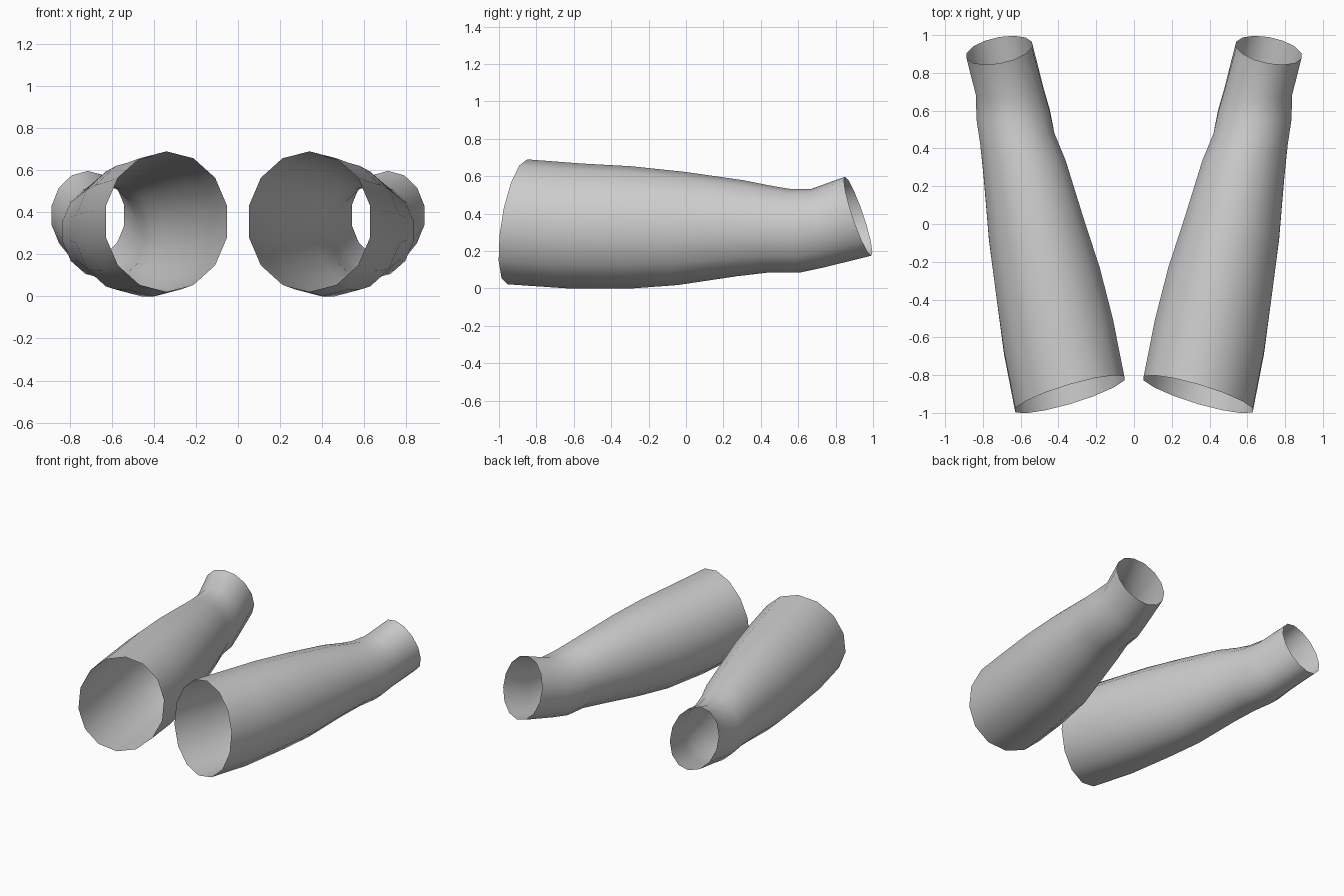
import bpy, bmesh, math
from mathutils import Vector

if "Cube" in bpy.data.objects:
    bpy.data.objects.remove(bpy.data.objects["Cube"])

SIDES = 14
# Rings front to back: inner (x, y), outer (x, y), top (y, z), bottom (y, z)
RINGS = [
    (.05, -.82, .63, -.99, -.845, .69, -.95, .022),
    (.11, -.51, .69, -.68, -.56, .668, -.63, .00),
    (.18, -.24, .735, -.36, -.28, .653, -.28, .00),
    (.265, .02, .77, -.08, .00, .623, -.04, .018),
    (.36, .33, .797, .25, .31, .578, .27, .065),
    (.42, .48, .815, .42, .45, .55, .45, .086),
    (.445, .60, .835, .56, .55, .533, .61, .085),
    (.48, .72, .838, .69, .67, .532, .74, .113),
    (.54, .95, .887, .89, .85, .597, .99, .175),
]


def ring_points(ix, iy, ox, oy, ty, tz, by, bz):
    centre = Vector(((ix + ox) / 2, (iy + oy + ty + by) / 4, (tz + bz) / 2))
    across = Vector(((ox - ix) / 2, (oy - iy) / 2, 0)) * 1.02
    up = Vector((0, (ty - by) / 2, (tz - bz) / 2))
    return [centre + across * math.sin(a) + up * math.cos(a)
            for a in (2 * math.pi * k / SIDES for k in range(SIDES))]


# Open tapered tube lofted through the rings
bm = bmesh.new()
loops = [[bm.verts.new(p) for p in ring_points(*r)] for r in RINGS]
for a, b in zip(loops, loops[1:]):
    for k in range(SIDES):
        n = (k + 1) % SIDES
        bm.faces.new((a[k], a[n], b[n], b[k]))
bmesh.ops.recalc_face_normals(bm, faces=bm.faces)
# Make the normals point outward
f = bm.faces[:][0]
mid = sum((v.co for v in loops[0] + loops[1]), Vector()) / (2 * SIDES)
if f.normal.dot(f.calc_center_median() - mid) < 0:
    bmesh.ops.reverse_faces(bm, faces=bm.faces)
for f in bm.faces:
    f.smooth = True
mesh = bpy.data.meshes.new("sleeves")
bm.to_mesh(mesh)
bm.free()

# Mirrored pair
sleeves = bpy.data.objects.new("sleeves", mesh)
bpy.context.collection.objects.link(sleeves)
mirror = sleeves.modifiers.new("mirror", 'MIRROR')
mirror.use_axis[0] = True
mirror.use_mirror_merge = False
